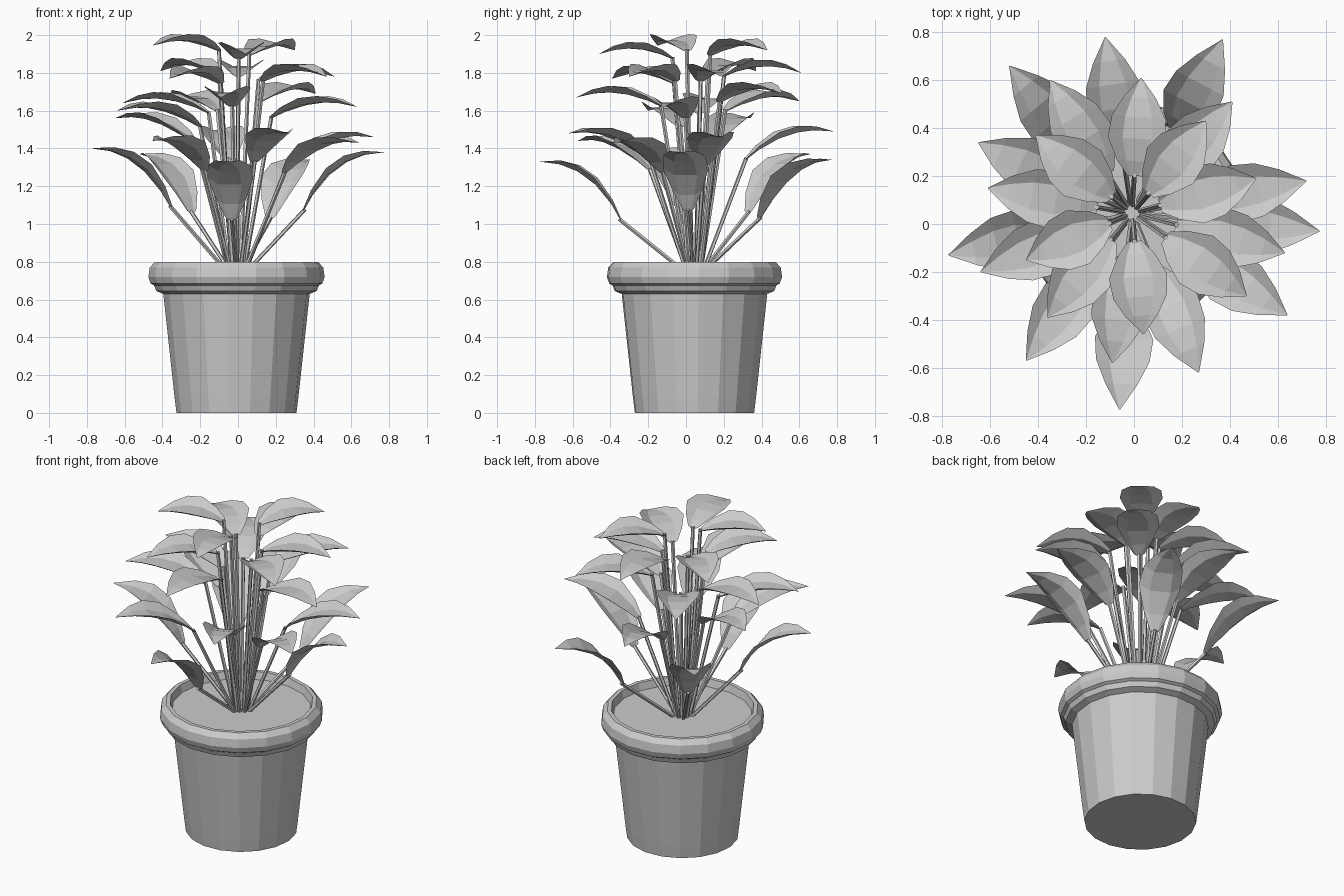
import bpy, math
from mathutils import Vector

if "Cube" in bpy.data.objects:
    bpy.data.objects.remove(bpy.data.objects["Cube"])

grey = bpy.data.materials.new("matte grey")
grey.diffuse_color = (0.6, 0.6, 0.6, 1)
grey.use_nodes = True
grey.node_tree.nodes["Principled BSDF"].inputs["Base Color"].default_value = grey.diffuse_color

CX, CY = -0.008, 0.045     # the pot sits slightly off the centre of the foliage
SIDES, PHASE = 18, math.radians(3)
UP = Vector((0, 0, 1))


def make(name, verts, faces):
    me = bpy.data.meshes.new(name)
    me.from_pydata([tuple(v) for v in verts], [], faces)
    me.materials.append(grey)
    ob = bpy.data.objects.new(name, me)
    bpy.context.collection.objects.link(ob)
    return ob


def ring(r, z):
    return [(CX + r * math.cos(PHASE + math.tau * i / SIDES),
             CY + r * math.sin(PHASE + math.tau * i / SIDES), z) for i in range(SIDES)]


def table(z, column):
    """Interpolate a leaf property from its tip height."""
    if z <= TIERS[0][0]:
        return TIERS[0][column]
    for a, b in zip(TIERS, TIERS[1:]):
        if z <= b[0]:
            t = (z - a[0]) / (b[0] - a[0])
            return a[column] + t * (b[column] - a[column])
    return TIERS[-1][column]


# Pot with a rounded rim
profile = [(0.318, 0), (0.328, 0.08), (0.388, 0.63), (0.425, 0.645), (0.437, 0.675),
           (0.455, 0.685), (0.467, 0.72), (0.460, 0.77), (0.432, 0.80), (0.408, 0.80), (0.395, 0.75)]
verts, faces = [], [tuple(reversed(range(SIDES)))]
for r, z in profile:
    verts += ring(r, z)
for k in range(len(profile) - 1):
    for i in range(SIDES):
        a, b = k * SIDES + i, k * SIDES + (i + 1) % SIDES
        faces.append((a, b, b + SIDES, a + SIDES))
make("pot", verts, faces)

# Soil disc inside the rim
make("soil", ring(0.40, 0.755), [tuple(range(SIDES))])

# Leaf tips, from the lowest tier to the crown
tips = [
    (-0.775, -0.13, 1.40), (0.775, -0.03, 1.38), (0.37, 0.77, 1.34), (-0.06, -0.775, 1.33),
    (-0.52, 0.66, 1.37),
    (-0.12, 0.78, 1.49), (0.72, 0.18, 1.46), (0.64, -0.38, 1.43), (-0.45, -0.57, 1.44),
    (0.27, -0.62, 1.48), (-0.65, 0.34, 1.56), (-0.64, -0.20, 1.60),
    (0.63, -0.12, 1.62), (-0.61, 0.15, 1.64), (-0.09, -0.58, 1.67), (0.41, 0.51, 1.69),
    (-0.35, 0.60, 1.65), (0.03, 0.61, 1.80), (0.51, 0.19, 1.78), (-0.36, -0.39, 1.77),
    (0.47, -0.30, 1.78), (-0.41, 0.37, 1.81), (0.04, -0.46, 1.90), (0.30, 0.43, 1.92),
    (-0.45, -0.15, 1.945)]
# tip height, rise from base to tip, arch height, plan length, root radius, bend towards base
TIERS = [(1.40, 0.31, 0.15, 0.43, 0.055, 0.07), (1.43, 0.16, 0.12, 0.47, 0.05, 0.03),
         (1.56, 0.14, 0.11, 0.47, 0.045, 0.02), (1.62, 0.06, 0.10, 0.47, 0.04, 0),
         (1.80, 0.02, 0.09, 0.41, 0.035, 0), (1.95, 0.03, 0.08, 0.38, 0.03, 0)]
# position along the blade, half width
shape = [(0, 0.03), (0.15, 0.078), (0.38, 0.122), (0.6, 0.112), (0.8, 0.068), (1, 0.002)]
# position across the blade, height of the trough
cross = [(-1, 0.3), (-0.5, 0.0), (0.5, 0.0), (1, 0.3)]

leaf_v, leaf_f, stem_v, stem_f = [], [], [], []
for x, y, z in tips:
    tip = Vector((x, y, z))
    out = Vector((x - CX, y - CY, 0)).normalized()
    side = Vector((-out.y, out.x, 0))
    rise, arch, length, root_r, bend = [table(z, c) for c in range(1, 6)]
    base = tip - out * length - UP * rise
    ctrl = (base + tip) / 2 + UP * arch - out * bend
    # Arched, trough-shaped blade
    o = len(leaf_v)
    for t, w in shape:
        p = base * (1 - t) ** 2 + ctrl * 2 * t * (1 - t) + tip * t * t
        for u, h in cross:
            leaf_v.append(p + side * u * w + UP * h * w)
    for k in range(len(shape) - 1):
        for i in range(3):
            a = o + k * 4 + i
            leaf_f.append((a, a + 4, a + 5, a + 1))
    # Thin stalk from the soil to the blade
    o = len(stem_v)
    root = Vector((CX, CY, 0.75)) + out * root_r
    d = (base - root).normalized()
    nrm = side.cross(d)
    for p in (root, base + d * 0.01):
        for i in range(5):
            a = math.tau * i / 5
            stem_v.append(p + (side * math.cos(a) + nrm * math.sin(a)) * 0.011)
    for i in range(5):
        j = (i + 1) % 5
        stem_f.append((o + i, o + 5 + i, o + 5 + j, o + j))
    stem_f.append(tuple(o + 5 + i for i in range(5)))

make("leaves", leaf_v, leaf_f)
make("stems", stem_v, stem_f)
